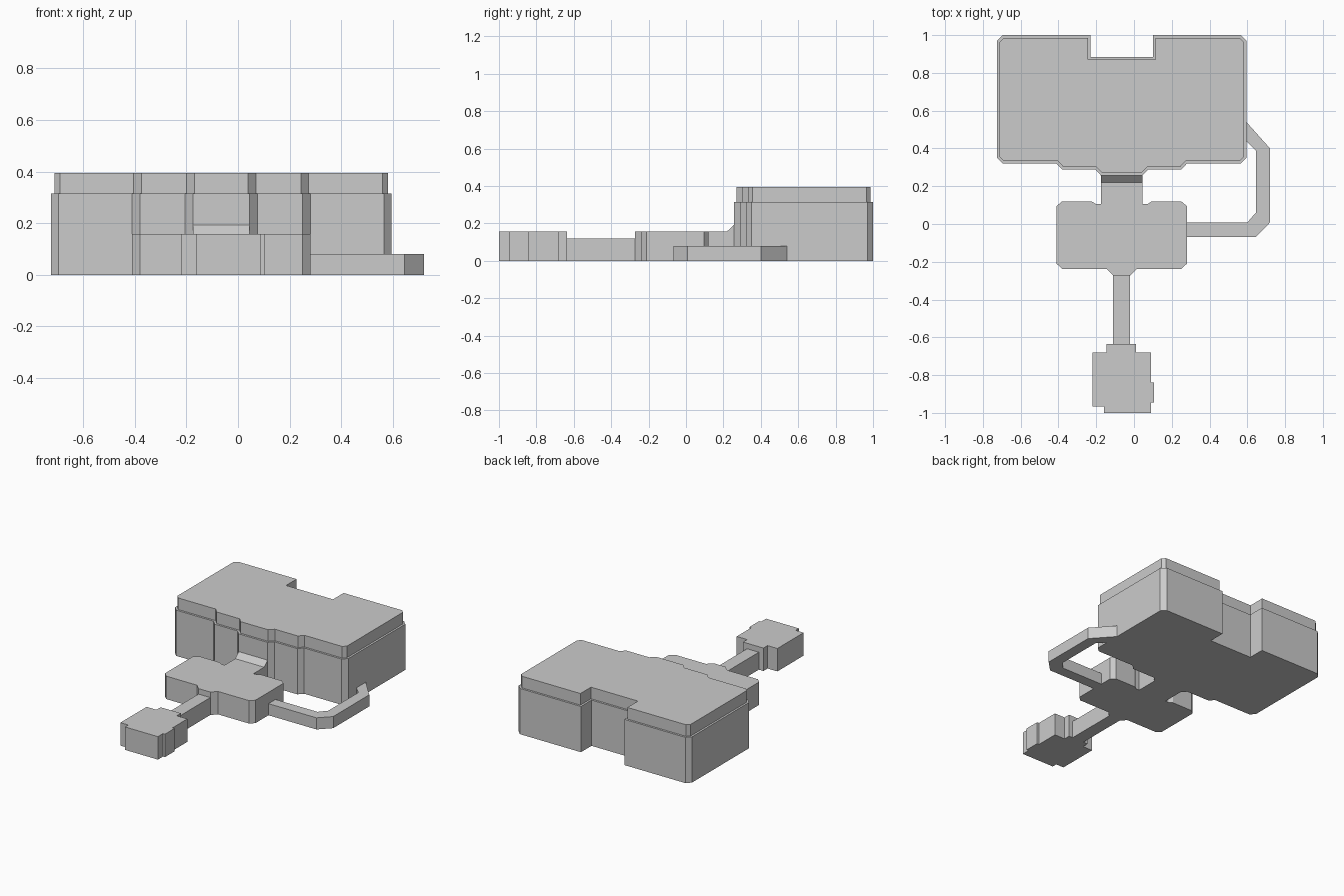
import bpy, bmesh
from mathutils import Vector

cube = bpy.data.objects.get("Cube")
if cube:
    bpy.data.objects.remove(cube, do_unlink=True)

grey = bpy.data.materials.new("plain grey")
grey.use_nodes = True
COLOUR = (0.6, 0.6, 0.6, 1)
grey.diffuse_color = COLOUR
grey.node_tree.nodes["Principled BSDF"].inputs["Base Color"].default_value = COLOUR


def raise_face(bm, face, offset):
    """Extrude one face and return the new cap."""
    new = bmesh.ops.extrude_face_region(bm, geom=[face])["geom"]
    verts = [g for g in new if isinstance(g, bmesh.types.BMVert)]
    cap = next(g for g in new if isinstance(g, bmesh.types.BMFace))
    bmesh.ops.translate(bm, verts=verts, vec=offset)
    return cap


def prism(name, points, offset, ledge=0, upper=0):
    """Extrude an outline; optionally add a stepped-in upper tier."""
    bm = bmesh.new()
    base = bm.faces.new([bm.verts.new(p) for p in points])
    cap = raise_face(bm, base, offset)
    if upper:
        bmesh.ops.recalc_face_normals(bm, faces=bm.faces[:])
        bmesh.ops.inset_region(bm, faces=[cap], thickness=ledge, use_even_offset=True)
        raise_face(bm, cap, Vector((0, 0, upper)))
    bmesh.ops.recalc_face_normals(bm, faces=bm.faces[:])
    mesh = bpy.data.meshes.new(name)
    bm.to_mesh(mesh)
    bm.free()
    mesh.materials.append(grey)
    obj = bpy.data.objects.new(name, mesh)
    bpy.context.collection.objects.link(obj)
    return obj


def plan(name, outline, height, **kw):
    return prism(name, [(x, y, 0) for x, y in outline], Vector((0, 0, height)), **kw)


def mirrored(half, axis):
    """Complete a right-hand half outline about x = axis."""
    return half + [(2 * axis - x, y) for x, y in reversed(half)]


AXIS = -0.065

# Main hall: stepped front, notched back, upper tier set back by a ledge
hall = mirrored([(0.1, 0.885), (0.1, 1), (0.565, 1), (0.595, 0.97), (0.595, 0.35),
                 (0.565, 0.32), (0.28, 0.32), (0.25, 0.288), (0.075, 0.288),
                 (0.045, 0.257)], AXIS)
plan("main_hall", hall, 0.315, ledge=0.014, upper=0.08)

# Middle block with its neck to the hall
middle = mirrored([(0.045, 0.265), (0.045, 0.105), (0.07, 0.105), (0.095, 0.12),
                   (0.25, 0.12), (0.28, 0.095), (0.28, -0.21), (0.25, -0.238),
                   (0.015, -0.238), (-0.02, -0.273)], AXIS)
plan("middle_block", middle, 0.158)

# Sloped fillet where the neck meets the hall wall
prism("neck_slope", [(-0.175, 0.22, 0.158), (-0.175, 0.265, 0.158), (-0.175, 0.265, 0.2)],
      Vector((0.22, 0, 0)))

# Narrow corridor running forward
plan("front_corridor", [(-0.11, -0.64), (-0.02, -0.64), (-0.02, -0.27), (-0.11, -0.27)], 0.12)

# Small front room with stepped walls
plan("front_room", [(-0.16, -1), (0.09, -1), (0.09, -0.945), (0.105, -0.945),
                    (0.105, -0.84), (0.09, -0.84), (0.09, -0.68), (0.01, -0.68),
                    (0.01, -0.635), (-0.145, -0.635), (-0.145, -0.68), (-0.22, -0.68),
                    (-0.22, -0.965), (-0.16, -0.965)], 0.158)

# Low side passage bending back into the hall
plan("side_passage", [(0.28, -0.068), (0.645, -0.068), (0.72, 0.008), (0.72, 0.4),
                      (0.595, 0.54), (0.595, 0.438), (0.645, 0.388), (0.645, 0.06),
                      (0.6, 0.008), (0.28, 0.008)], 0.08)
